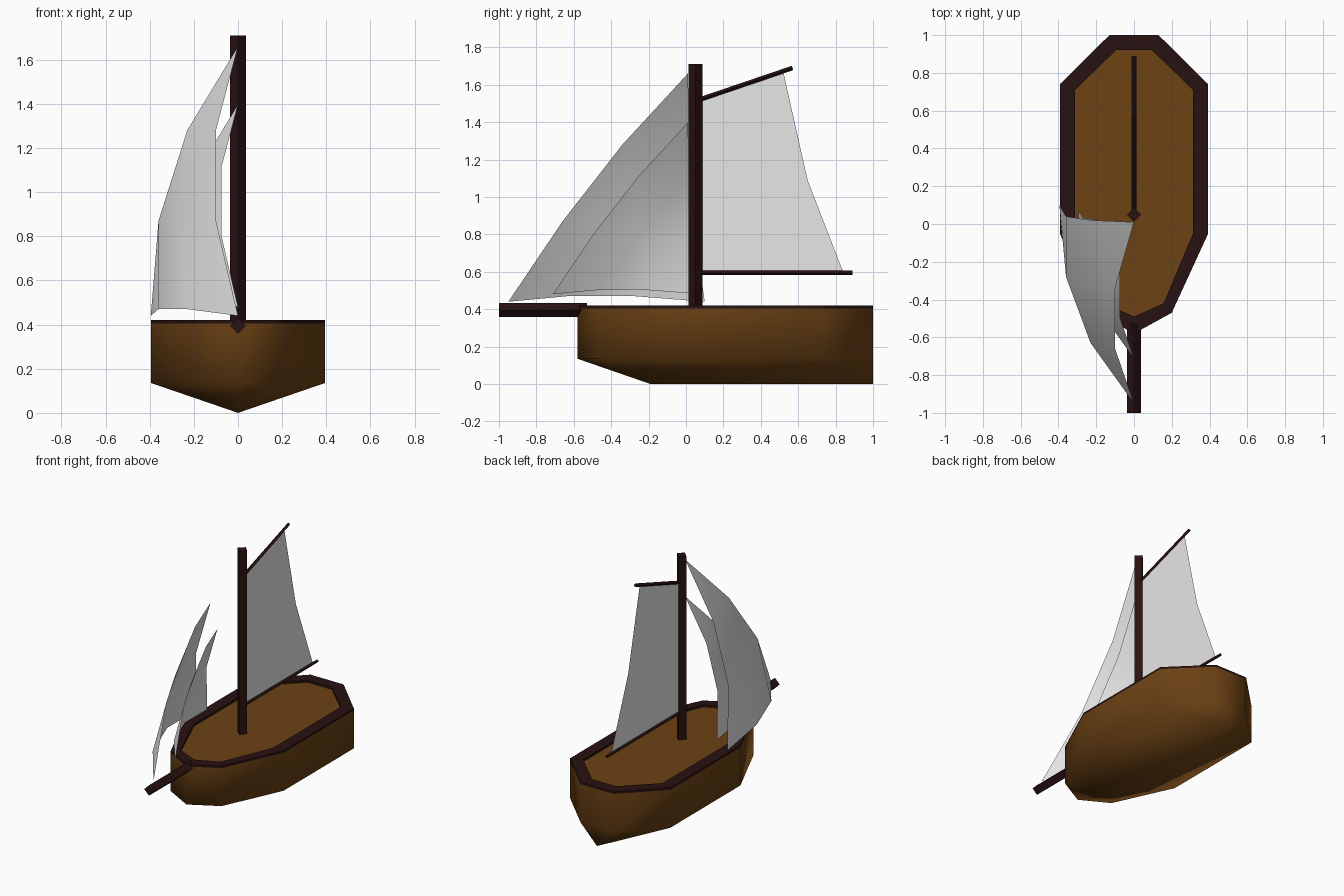
import bpy
import bmesh
from mathutils import Vector

cube = bpy.data.objects.get("Cube")
if cube:
    bpy.data.objects.remove(cube, do_unlink=True)


def material(name, rgb):
    mat = bpy.data.materials.new(name)
    mat.use_nodes = True
    mat.diffuse_color = (*rgb, 1)
    bsdf = next(n for n in mat.node_tree.nodes if n.type == 'BSDF_PRINCIPLED')
    bsdf.inputs["Base Color"].default_value = (*rgb, 1)
    return mat


WOOD = material("brown wood", (0.148, 0.054, 0.007))
DARK = material("dark wood", (0.022, 0.0055, 0.0055))
CLOTH = material("sail cloth", (0.8, 0.8, 0.8))


def build(name, verts, faces, mat, smooth=False, solid=True):
    mesh = bpy.data.meshes.new(name)
    mesh.from_pydata([tuple(v) for v in verts], [], faces)
    if solid:
        bm = bmesh.new()
        bm.from_mesh(mesh)
        bmesh.ops.recalc_face_normals(bm, faces=bm.faces)
        bm.to_mesh(mesh)
        bm.free()
    mesh.materials.append(mat)
    for poly in mesh.polygons:
        poly.use_smooth = smooth
    obj = bpy.data.objects.new(name, mesh)
    bpy.context.collection.objects.link(obj)
    return obj


def outline(half):
    """Mirror half an outline (stern to bow, bow point last) into a loop."""
    return half + [(-x, y) for x, y in reversed(half[:-1])]


def at(loop, z):
    return [(x, y, z) for x, y in loop]


def band(a, b, n):
    """Quads joining two closed loops starting at indices a and b."""
    return [(a + i, a + (i + 1) % n, b + (i + 1) % n, b + i) for i in range(n)]


outer = outline([(0.13, 1), (0.393, 0.74), (0.393, -0.05), (0.2, -0.47), (0, -0.58)])
inner = outline([(0.095, 0.92), (0.312, 0.71), (0.312, -0.05), (0.157, -0.42), (0, -0.49)])
n = len(outer)
DECK, RIM, CHINE = 0.405, 0.42, 0.135

# Hull: upright sides above a V bottom that rises at the bow
verts = at(outer, DECK) + at(outer, CHINE) + [(0, 1, 0), (0, -0.19, 0)]
stern_keel, bow_keel = 2 * n, 2 * n + 1
faces = band(0, n, n)
bow = n // 2
for side in (range(0, bow + 1), [n - 1 - i for i in range(0, bow)] + [bow]):
    a, b, c, d, e = [n + i for i in side]
    faces += [(stern_keel, a, b), (stern_keel, b, c, bow_keel),
              (bow_keel, c, d), (bow_keel, d, e)]
faces.append((stern_keel, n, 2 * n - 1))
build("hull", verts, faces, WOOD, smooth=True)

# Deck and the raised rim around it
build("deck", at(inner, DECK), [tuple(reversed(range(n)))], WOOD)
verts = at(outer, DECK) + at(outer, RIM) + at(inner, RIM) + at(inner, DECK)
build("rim", verts, band(0, n, n) + band(n, 2 * n, n) + band(2 * n, 3 * n, n)
      + band(3 * n, 0, n), DARK)


# Spars: four-sided rods with the edges facing up and sideways
def spar(name, start, end, radius):
    start, end = Vector(start), Vector(end)
    across = Vector((1, 0, 0))
    up = (end - start).normalized().cross(across)
    ring = [across * radius, up * radius, -across * radius, -up * radius]
    verts = [p + r for p in (start, end) for r in ring]
    build(name, verts, band(0, 4, 4) + [(0, 1, 2, 3), (4, 5, 6, 7)], DARK)


spar("mast", (0, 0.05, 0.4), (0, 0.05, 1.71), 0.037)
spar("bowsprit", (0, -1, 0.395), (0, -0.53, 0.395), 0.037)
spar("boom", (0, 0.07, 0.594), (0, 0.89, 0.594), 0.012)
spar("gaff", (0, 0.07, 1.52), (0, 0.57, 1.69), 0.012)

# Mainsail: flat cloth between boom and gaff
main = [(0.085, 0.6), (0.84, 0.6), (0.65, 1.09), (0.52, 1.67), (0.085, 1.53)]
build("mainsail", [(0, y, z) for y, z in main], [(0, 1, 2, 3, 4)], CLOTH, solid=False)

# Headsails: billowing triangles, rows from the head down to the foot
jib = [(0, 0.01, 1.66),
       (-0.1, -0.34, 1.28), (-0.23, 0.02, 1.28),
       (-0.1, -0.66, 0.87), (-0.28, -0.31, 0.87), (-0.36, 0.04, 0.87),
       (0, -0.95, 0.44), (-0.23, -0.63, 0.47), (-0.36, -0.28, 0.47), (-0.395, 0.1, 0.44)]
triangles = []
for row in range(3):
    top, low = row * (row + 1) // 2, (row + 1) * (row + 2) // 2
    for i in range(row + 1):
        triangles.append((top + i, low + i, low + i + 1))
        if i < row:
            triangles.append((top + i, low + i + 1, top + i + 1))
for name, size, foot in (("outer_headsail", 1, 0.44), ("inner_headsail", 0.752, 0.48)):
    verts = [(x * size, 0.01 + (y - 0.01) * size, foot + (z - 0.44) * size) for x, y, z in jib]
    build(name, verts, triangles, CLOTH, smooth=True, solid=False)
